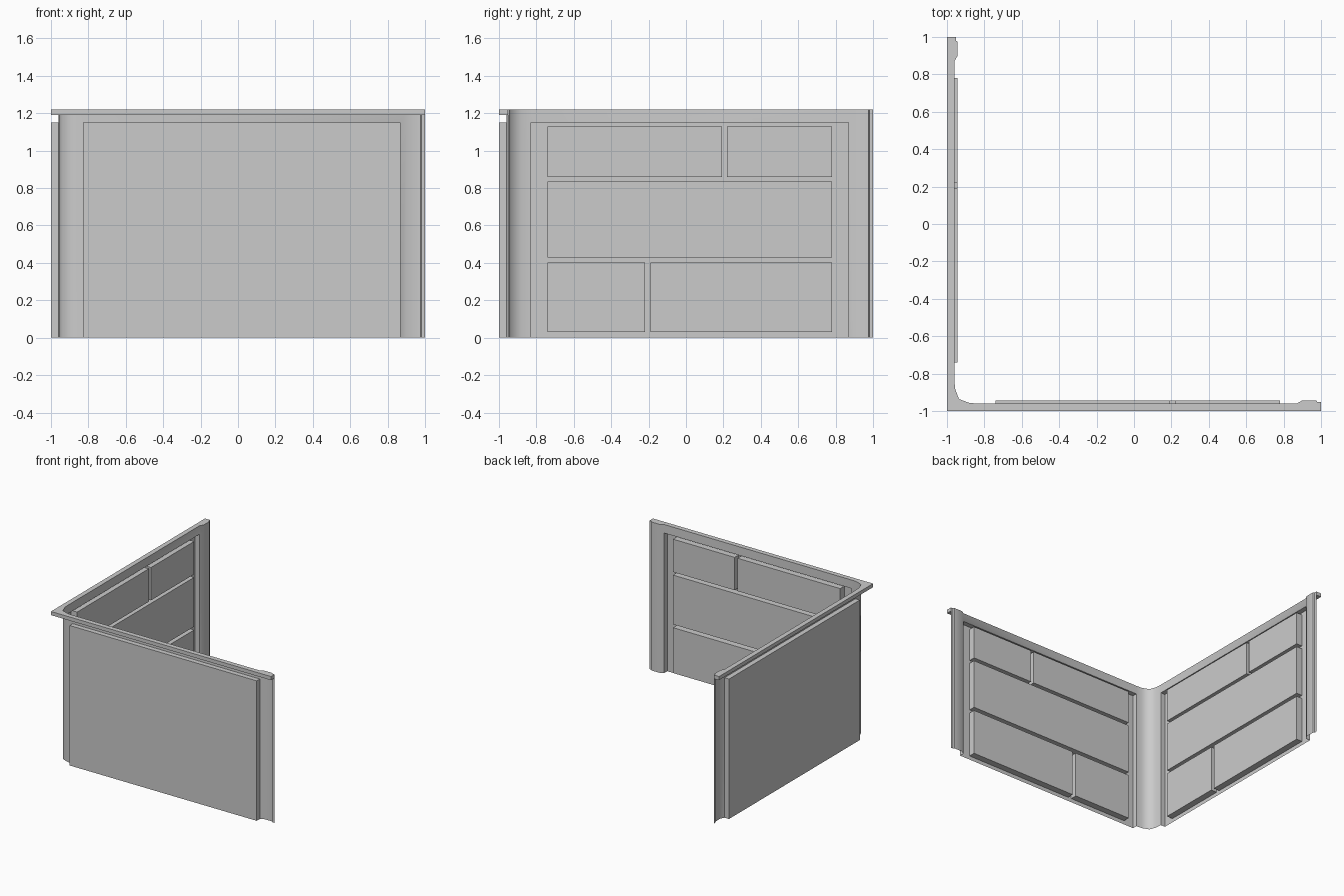
import bpy, bmesh
from mathutils import Vector

if "Cube" in bpy.data.objects:
    bpy.data.objects.remove(bpy.data.objects["Cube"])

TOP, CAP, REC = 1.22, 1.19, 1.15      # rim top, rim underside, recess top
OUT, SKIN, TILE = -1.0, -0.96, -0.945  # depth of outer face, inner skin, tile face
L, R = -0.83, 0.87                     # recess ends

# plan profile of one wall, from the corner's middle to the end post
PROFILE = [(-0.936, -0.936), (-0.88, -0.957), (L, SKIN), (R, SKIN),
           (0.90, -0.943), (0.975, -0.943), (0.98, -0.953), (1.0, -0.953)]


def make(name, quads, smooth=False):
    """Build quads for the front wall and their diagonal mirror for the left wall."""
    bm = bmesh.new()
    for q in quads:
        bm.faces.new([bm.verts.new(p) for p in q])
        bm.faces.new([bm.verts.new((y, x, z)) for x, y, z in reversed(q)])
    bmesh.ops.remove_doubles(bm, verts=bm.verts, dist=0.0004)
    me = bpy.data.meshes.new(name)
    bm.to_mesh(me)
    bm.free()
    ob = bpy.data.objects.new(name, me)
    bpy.context.collection.objects.link(ob)
    if smooth:
        bpy.context.view_layer.objects.active = ob
        ob.select_set(True)
        bpy.ops.object.shade_smooth_by_angle(angle=0.9)
        ob.select_set(False)
    return ob


def upright(a, b, z0, z1):
    """Vertical quad facing the inside of the corner."""
    return [(*a, z0), (*a, z1), (*b, z1), (*b, z0)]


# thin wall skin with pressed-out panel recess
skin = []
for a, b in zip(PROFILE, PROFILE[1:]):
    skin.append(upright(a, b, REC, TOP))
    if a[0] != L:
        skin.append(upright(a, b, 0, REC))
skin += [upright((L, SKIN), (L, OUT), 0, REC),
         upright((L, OUT), (R, OUT), 0, REC),
         upright((R, OUT), (R, SKIN), 0, REC),
         [(L, SKIN, REC), (R, SKIN, REC), (R, OUT, REC), (L, OUT, REC)]]
make("wall_skin", skin, smooth=True)

# top rim reaching out to the square outline
rim = []
outer = [(OUT, OUT)] + [(x, OUT) for x, _ in PROFILE[1:]]
for a, b, oa, ob in zip(PROFILE, PROFILE[1:], outer, outer[1:]):
    rim.append([(*oa, TOP), (*ob, TOP), (*b, TOP), (*a, TOP)])
    rim.append([(*a, CAP), (*b, CAP), (*ob, CAP), (*oa, CAP)])
    rim.append([(*oa, CAP), (*ob, CAP), (*ob, TOP), (*oa, TOP)])
rim.append(upright(PROFILE[-1], outer[-1], CAP, TOP)[::-1])
make("top_rim", rim)

# raised inner tiles: x0, x1, z0, z1
tiles = []
for x0, x1, z0, z1 in [(-0.74, 0.193, 0.86, 1.13), (0.22, 0.78, 0.86, 1.13),
                       (-0.74, 0.78, 0.43, 0.835),
                       (-0.74, -0.22, 0.03, 0.403), (-0.19, 0.78, 0.03, 0.403)]:
    back, face = OUT + 0.002, TILE
    tiles += [upright((x0, face), (x1, face), z0, z1),
              upright((x0, back), (x0, face), z0, z1),
              upright((x1, face), (x1, back), z0, z1),
              [(x0, back, z1), (x1, back, z1), (x1, face, z1), (x0, face, z1)],
              [(x0, face, z0), (x1, face, z0), (x1, back, z0), (x0, back, z0)]]
make("inner_tiles", tiles)
